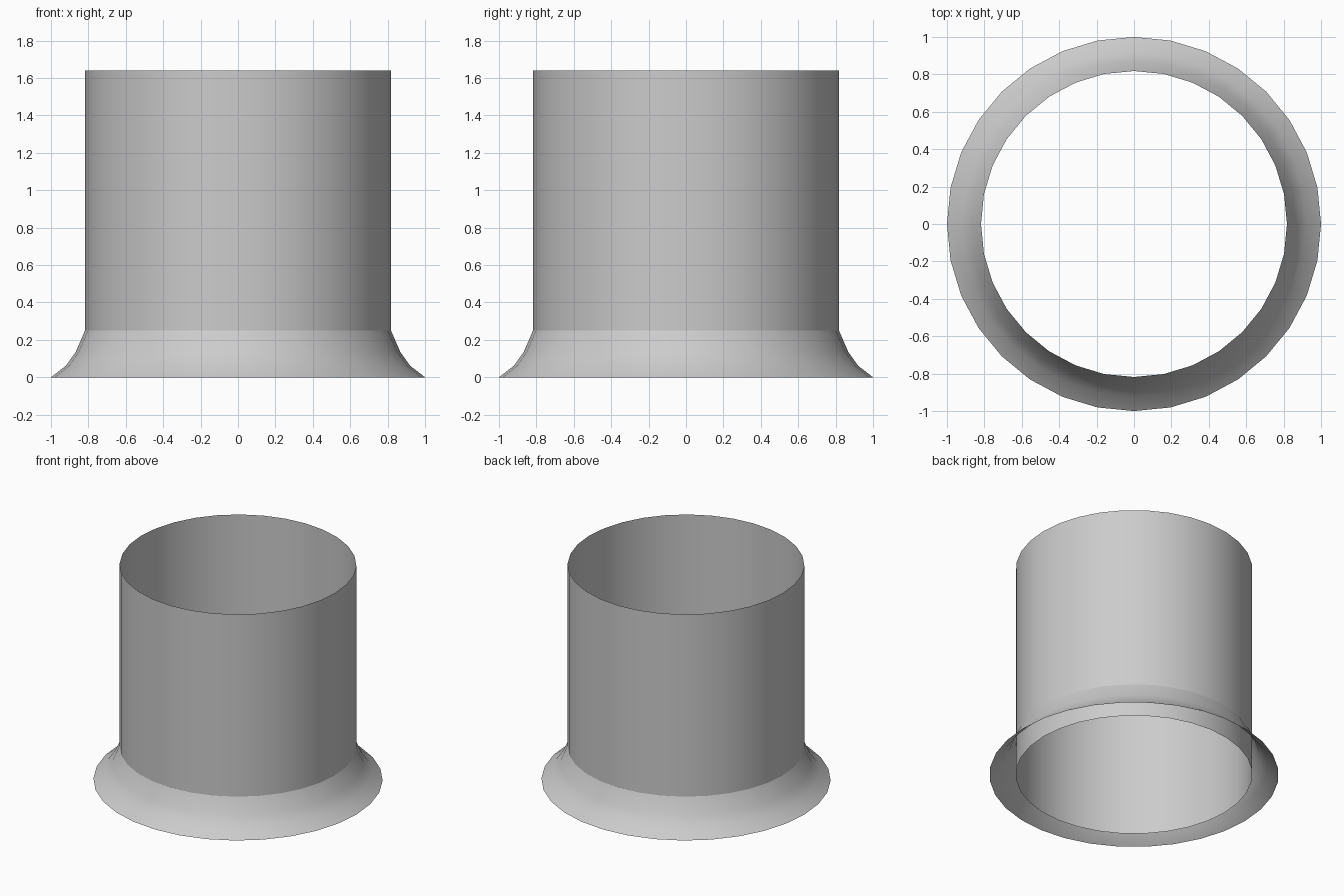
import bpy
from math import cos, sin, tau, radians

if "Cube" in bpy.data.objects:
    bpy.data.objects.remove(bpy.data.objects["Cube"])

SIDES = 32


def lathe(name, profile):
    """Spin an open (radius, z) profile, listed bottom to top, into a thin shell."""
    verts = [(r * cos(tau * i / SIDES), r * sin(tau * i / SIDES), z)
             for r, z in profile for i in range(SIDES)]
    faces = [(k * SIDES + i, k * SIDES + (i + 1) % SIDES,
              (k + 1) * SIDES + (i + 1) % SIDES, (k + 1) * SIDES + i)
             for k in range(len(profile) - 1) for i in range(SIDES)]
    mesh = bpy.data.meshes.new(name)
    mesh.from_pydata(verts, [], faces)
    obj = bpy.data.objects.new(name, mesh)
    bpy.context.collection.objects.link(obj)
    bpy.ops.object.select_all(action='DESELECT')
    obj.select_set(True)
    bpy.context.view_layer.objects.active = obj
    bpy.ops.object.shade_smooth_by_angle(angle=radians(35))
    return obj


# Straight open tube, running right down to the ground inside the skirt
lathe("tube", [(0.818, 0), (0.818, 1.64)])

# Concave flared skirt, open underneath
lathe("flared_skirt", [(1.0, 0), (0.92, 0.062), (0.868, 0.135), (0.818, 0.25)])
